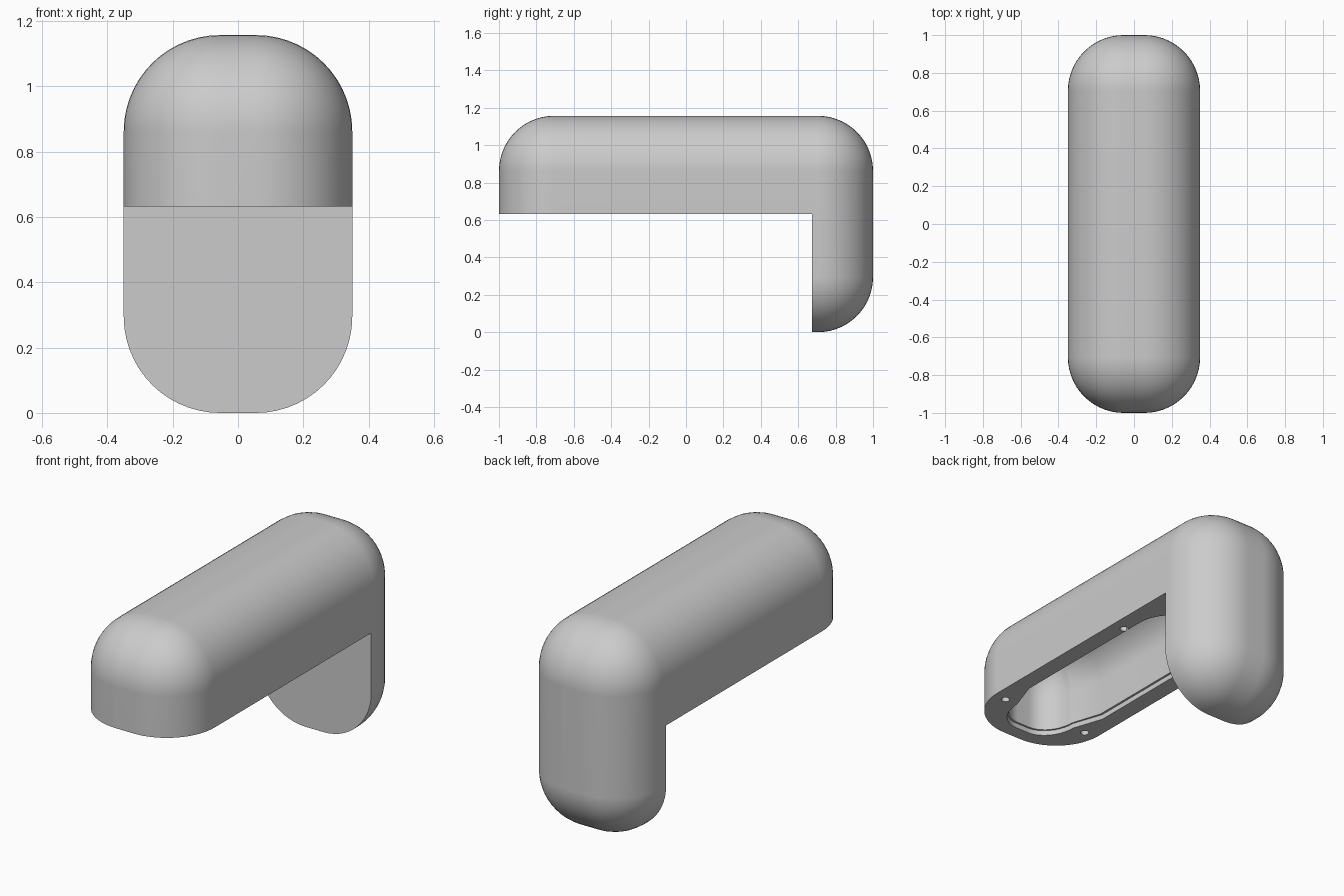
import bpy, bmesh, math
from mathutils import Matrix, Vector

if "Cube" in bpy.data.objects:
    bpy.data.objects.remove(bpy.data.objects["Cube"], do_unlink=True)

HEIGHT, HALF_W = 1.157, 0.35
UNDERSIDE, LEG_FRONT = 0.632, 0.675

grey = bpy.data.materials.new("plain grey")
grey.use_nodes = True
grey.diffuse_color = (0.6, 0.6, 0.6, 1)
grey.node_tree.nodes["Principled BSDF"].inputs["Base Color"].default_value = (0.6, 0.6, 0.6, 1)


def make_object(name, bm):
    bmesh.ops.recalc_face_normals(bm, faces=bm.faces)
    mesh = bpy.data.meshes.new(name)
    bm.to_mesh(mesh)
    bm.free()
    mesh.materials.append(grey)
    obj = bpy.data.objects.new(name, mesh)
    bpy.context.collection.objects.link(obj)
    return obj


def box(name, low, high, radius=0):
    low, high = Vector(low), Vector(high)
    bm = bmesh.new()
    bmesh.ops.create_cube(bm, size=1, matrix=Matrix.Translation((low + high) / 2)
                          @ Matrix.Diagonal((high - low).to_4d()))
    if radius:
        bmesh.ops.bevel(bm, geom=bm.edges[:], offset=radius, segments=14,
                        profile=0.5, affect='EDGES')
    return make_object(name, bm)


def cavity(name):
    # Half outline as (core point, offset); offsets shrink to round the ceiling
    steps = [math.pi / 2 * i / 10 for i in range(11)]
    half = [((0.04, -0.73), (0.145 * math.sin(a), -0.18 * math.cos(a))) for a in steps]
    half += [((0.04, -0.56), (0.2, 0))]
    half += [((0.04, 0.35), (0.2 * math.cos(a), 0.2 * math.sin(a))) for a in steps]
    outline = half + [((-c[0], c[1]), (-d[0], d[1])) for c, d in reversed(half)]
    # A slightly wider lip at the opening, then the wall and its rounded top
    levels = [(0.6, 1.06), (0.66, 1.06), (0.66, 1.0)]
    levels += [(0.85 + 0.2 * math.sin(a), max(math.cos(a), 0.03)) for a in steps]
    bm = bmesh.new()
    rings = [[bm.verts.new((c[0] + d[0] * s, c[1] + d[1] * s, z)) for c, d in outline]
             for z, s in levels]
    n = len(outline)
    for a, b in zip(rings, rings[1:]):
        for i in range(n):
            j = (i + 1) % n
            bm.faces.new((a[i], a[j], b[j], b[i]))
    bm.faces.new(rings[0])
    bm.faces.new(rings[-1])
    return make_object(name, bm)


def screw_hole(name, x, y):
    bm = bmesh.new()
    bmesh.ops.create_cone(bm, cap_ends=True, segments=20, radius1=0.022, radius2=0.022,
                          depth=0.2, matrix=Matrix.Translation((x, y, UNDERSIDE)))
    return make_object(name, bm)


# Rounded block that becomes the arm and the leg
body = box("bent_housing", (-HALF_W, -1, 0), (HALF_W, 1, HEIGHT), 0.295)

# Notch under the arm, hollow inside it, and screw holes in its rim
cutters = [box("notch_cutter", (-1, -2, -1), (1, LEG_FRONT, UNDERSIDE)),
           cavity("cavity_cutter")]
cutters += [screw_hole("screw_hole_cutter", x, y) for x in (-0.273, 0.273) for y in (-0.73, 0.243)]

bpy.context.view_layer.objects.active = body
body.select_set(True)
for cutter in cutters:
    cutter.hide_render = True
    cut = body.modifiers.new("cut", 'BOOLEAN')
    cut.operation = 'DIFFERENCE'
    cut.solver = 'EXACT'
    cut.object = cutter
    bpy.ops.object.modifier_apply(modifier=cut.name)
    bpy.data.objects.remove(cutter, do_unlink=True)

# Smooth rounded surfaces with crisp cut edges
bpy.ops.object.shade_smooth_by_angle(angle=math.radians(30))
normals = body.modifiers.new("flat_sides", 'WEIGHTED_NORMAL')
normals.keep_sharp = True
